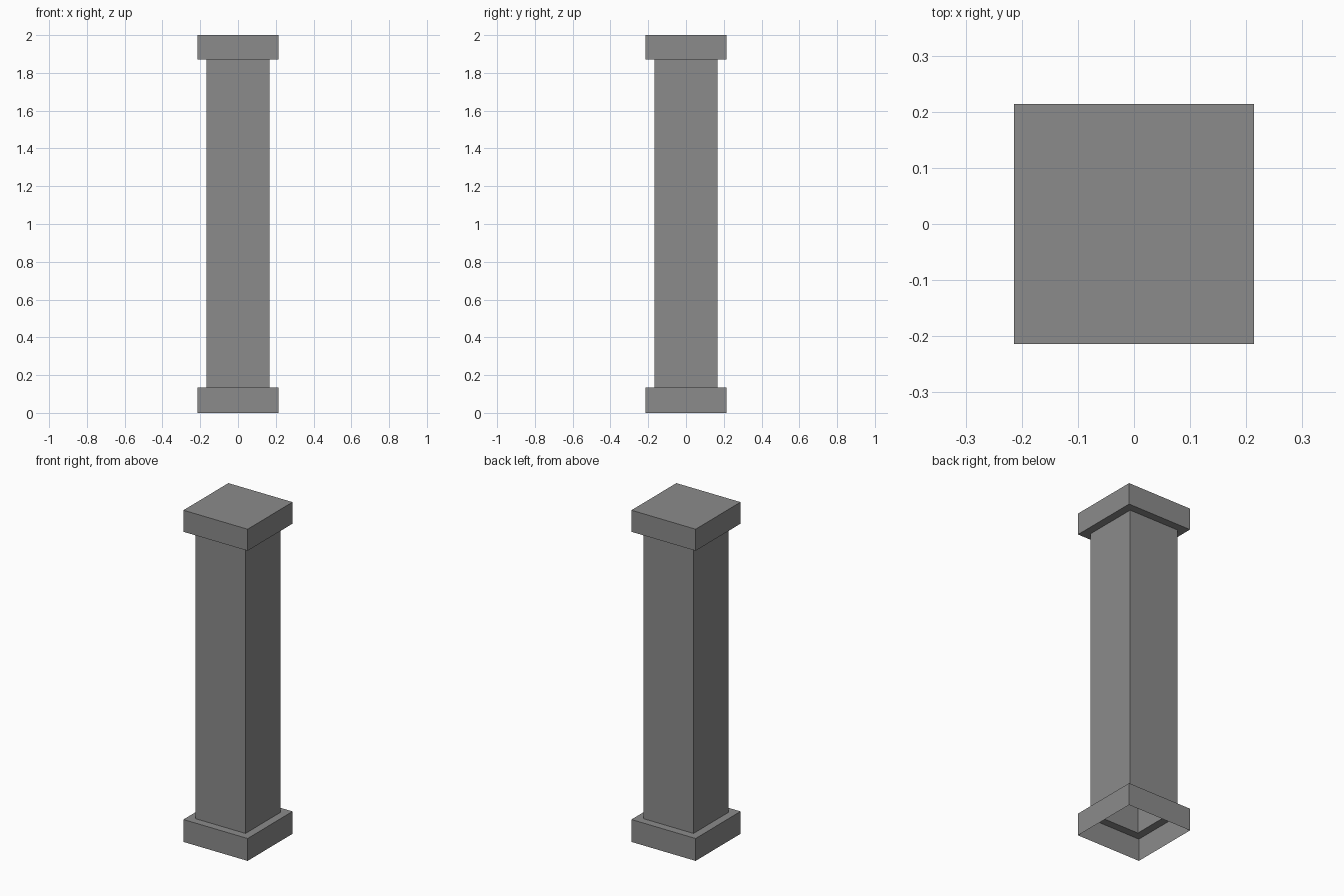
import bpy
import bmesh
from mathutils import Vector

cube = bpy.data.objects.get("Cube")
if cube:
    bpy.data.objects.remove(cube, do_unlink=True)

stone = bpy.data.materials.new("grey_stone")
stone.use_nodes = True
stone.diffuse_color = (0.26, 0.26, 0.26, 1)
stone.node_tree.nodes["Principled BSDF"].inputs["Base Color"].default_value = stone.diffuse_color

SHAFT, BLOCK = 0.167, 0.214          # half widths
BASE_TOP, CAP_BOTTOM, TOP = 0.135, 1.87, 2.0
CORNERS = [Vector(c) for c in ((1, -1, 0), (1, 1, 0), (-1, 1, 0), (-1, -1, 0))]
UP = Vector((0, 0, 1))


def finish(name, bm):
    bmesh.ops.recalc_face_normals(bm, faces=bm.faces)
    mesh = bpy.data.meshes.new(name)
    bm.to_mesh(mesh)
    bm.free()
    mesh.materials.append(stone)
    obj = bpy.data.objects.new(name, mesh)
    bpy.context.collection.objects.link(obj)
    return obj


def ring_shell(name, rings, close_end=False):
    """Square shell through a list of (half width, height) rings."""
    bm = bmesh.new()
    loops = [[bm.verts.new(c * r + UP * z) for c in CORNERS] for r, z in rings]
    for a, b in zip(loops, loops[1:]):
        for i in range(4):
            j = (i + 1) % 4
            bm.faces.new((a[i], a[j], b[j], b[i]))
    if close_end:
        bm.faces.new(loops[-1])
    return finish(name, bm)


# Open-bottomed base and closed cap, each with a ledge around the shaft
ring_shell("base", [(BLOCK, 0), (BLOCK, BASE_TOP), (SHAFT, BASE_TOP)])
ring_shell("cap", [(SHAFT, CAP_BOTTOM), (BLOCK, CAP_BOTTOM), (BLOCK, TOP)], True)

# Chips per corner: bottom, rows of (height, bite to previous side, bite to next side), top
CHIPS = {
    0: (1.355, [(1.442, .046, .048), (1.484, .045, .028), (1.525, .039, .037)], 1.56),
    2: (0.97, [(1.03, .033, .037), (1.065, .031, .036)], 1.11),
    3: (0.49, [(.515, .015, .082), (.61, .07, .075), (.67, .062, .05)], 0.775),
}


def build_shaft():
    bm = bmesh.new()
    prev_edges, next_edges = [], []   # vertical outlines on both sides of each corner
    for i, c in enumerate(CORNERS):
        corner = c * SHAFT
        to_prev = (CORNERS[i - 1] - c) / 2
        to_next = (CORNERS[(i + 1) % 4] - c) / 2
        low = bm.verts.new(corner + UP * BASE_TOP)
        high = bm.verts.new(corner + UP * CAP_BOTTOM)
        left, right = [low], [low]
        if i in CHIPS:
            bottom, rows, top = CHIPS[i]
            start = bm.verts.new(corner + UP * bottom)
            end = bm.verts.new(corner + UP * top)
            strips = []
            for z, p, n in rows:
                at = corner + UP * z
                hollow = (to_prev * p + to_next * n) * 0.62
                strips.append([bm.verts.new(at + v) for v in (to_prev * p, hollow, to_next * n)])
            # Concave broken surface
            faces = []
            for k in range(2):
                faces.append(bm.faces.new((start, strips[0][k + 1], strips[0][k])))
                faces.append(bm.faces.new((end, strips[-1][k], strips[-1][k + 1])))
                for a, b in zip(strips, strips[1:]):
                    faces.append(bm.faces.new((a[k], a[k + 1], b[k + 1], b[k])))
            for f in faces:
                f.smooth = True
            left += [start] + [s[0] for s in strips] + [end]
            right += [start] + [s[2] for s in strips] + [end]
        prev_edges.append(left + [high])
        next_edges.append(right + [high])
    # Flat sides, notched where a corner is chipped
    for i in range(4):
        bm.faces.new(next_edges[i][::-1] + prev_edges[(i + 1) % 4])
    bmesh.ops.triangulate(bm, faces=[f for f in bm.faces if len(f.verts) > 4])
    return finish("shaft", bm)


build_shaft()
